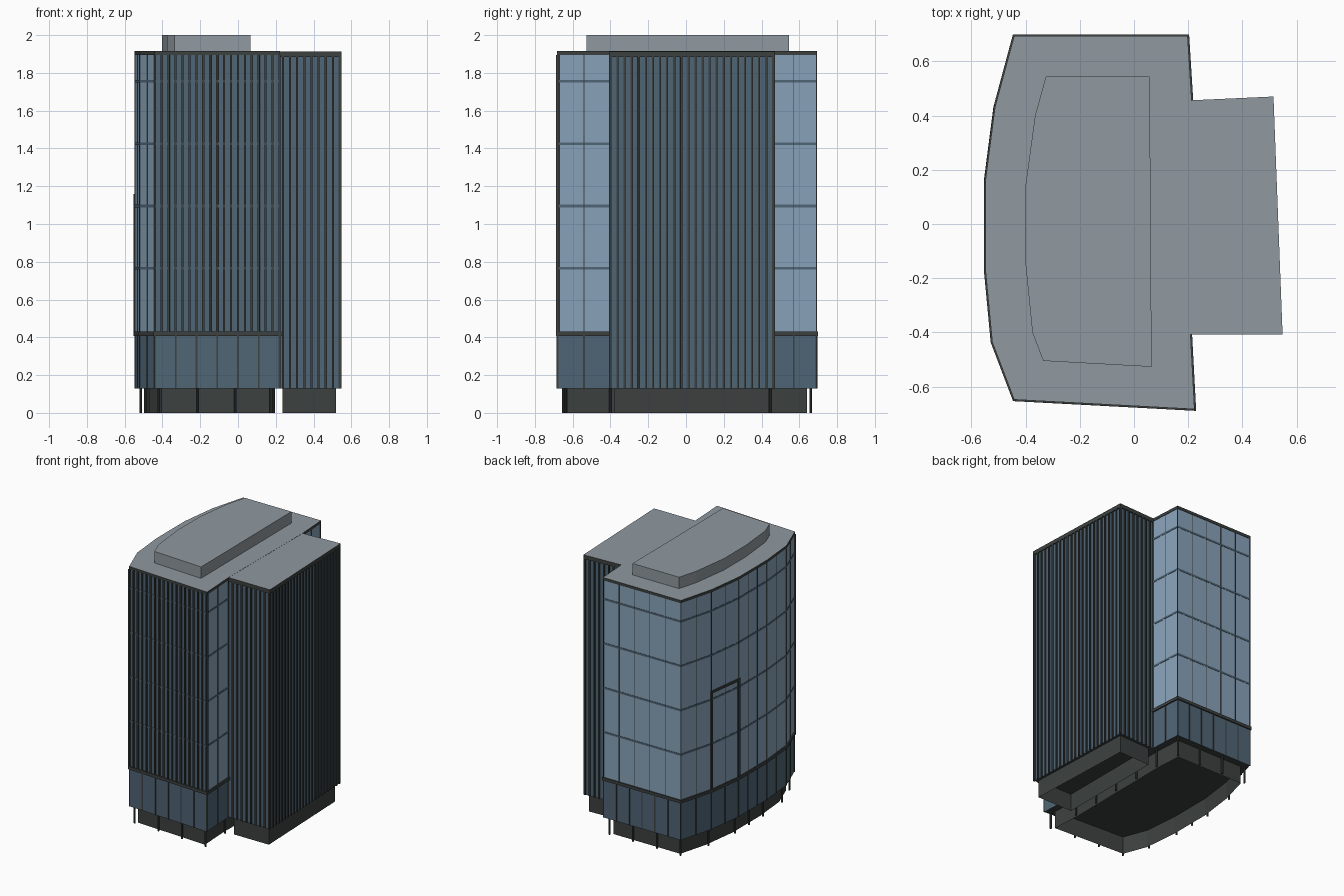
import bpy, bmesh
from mathutils import Vector, Matrix

cube = bpy.data.objects.get("Cube")
if cube:
    bpy.data.objects.remove(cube, do_unlink=True)


def material(name, rgb):
    m = bpy.data.materials.new(name)
    m.use_nodes = True
    m.diffuse_color = (*rgb, 1)
    m.node_tree.nodes["Principled BSDF"].inputs["Base Color"].default_value = (*rgb, 1)
    return m


ROOF = material("roof grey", (0.28, 0.32, 0.35))
GLASS = material("pale blue glass", (0.25, 0.37, 0.49))
WALL = material("slate blue panel", (0.08, 0.13, 0.18))
DARK = material("dark metal", (0.045, 0.052, 0.05))


def finish(name, bm, mats):
    mesh = bpy.data.meshes.new(name)
    bm.to_mesh(mesh)
    bm.free()
    for m in mats:
        mesh.materials.append(m)
    obj = bpy.data.objects.new(name, mesh)
    bpy.context.collection.objects.link(obj)
    return obj


def edges(pts):
    return [(Vector(a), Vector(b)) for a, b in zip(pts, pts[1:] + pts[:1])]


def normal(a, b):
    d = (b - a).normalized()
    return Vector((d.y, -d.x))


def offset(pts, dist):
    """Grow (or shrink) a counter-clockwise outline with mitred corners."""
    es = edges(pts)
    out = []
    for i, (a, b) in enumerate(es):
        n1, n2 = normal(*es[i - 1]), normal(a, b)
        out.append(tuple(a + (n1 + n2) * (dist / (1 + n1.dot(n2)))))
    return out


def prism(name, pts, z0, z1, mats, rule=None, caps=True):
    """Extruded outline; rule maps a face normal to a material slot."""
    bm = bmesh.new()
    low = [bm.verts.new((x, y, z0)) for x, y in pts]
    high = [bm.verts.new((x, y, z1)) for x, y in pts]
    n = len(pts)
    for i in range(n):
        j = (i + 1) % n
        bm.faces.new((low[i], low[j], high[j], high[i]))
    if caps:
        bm.faces.new(high)
        bm.faces.new(low[::-1])
    bm.normal_update()
    if rule:
        for f in bm.faces:
            f.material_index = rule(f.normal)
    return finish(name, bm, mats)


def bar(bm, point, direction, width, depth, z0, z1):
    """Upright box centred on a wall point, lined up with the wall."""
    rot = Matrix.Rotation(direction.to_3d().to_track_quat('X', 'Z').to_euler().z, 4, 'Z')
    place = Matrix.Translation((point.x, point.y, (z0 + z1) / 2))
    bmesh.ops.create_cube(bm, size=1, matrix=place @ rot @ Matrix.Diagonal((width, depth, z1 - z0, 1)))


def bars(name, walls, spacing, width, depth, z0, z1):
    bm = bmesh.new()
    for a, b in walls:
        n = max(1, round((b - a).length / spacing))
        for i in range(n + 1):
            bar(bm, a.lerp(b, i / n), b - a, width, depth, z0, z1)
    return finish(name, bm, [DARK])


# Outlines, counter-clockwise
tower = [(-.44, -.645), (.22, -.68), (.205, -.4), (.21, .45), (.195, .69),
         (-.44, .69), (-.51, .43), (-.545, .16), (-.545, -.17), (-.52, -.435)]
wing = [(.2, -.4), (.54, -.4), (.507, .462), (.2, .448)]
penthouse = [(-.335, -.505), (.065, -.527), (.058, .545), (-.325, .545),
             (-.365, .4), (-.402, .13), (-.402, -.13), (-.375, -.4)]
wing_core = [(.235, -.38), (.52, -.38), (.49, .44), (.235, .43)]

FLOOR, LEDGE, TOP = .13, .43, 1.915


def top_grey(n):
    return 1 if n.z > .5 else 0


# Recessed ground floor, open underneath, with slim columns
prism("tower_ground_floor", offset(tower, -.05), 0, FLOOR, [DARK], caps=False)
prism("wing_ground_floor", wing_core, 0, FLOOR, [DARK], caps=False)
bm = bmesh.new()
for a, b in edges(offset(tower, -.03)):
    n = max(1, round((b - a).length / .21))
    for i in range(n):
        p = a.lerp(b, i / n)
        bmesh.ops.create_cone(bm, cap_ends=True, segments=8, radius1=.007, radius2=.007,
                              depth=FLOOR, matrix=Matrix.Translation((p.x, p.y, FLOOR / 2)))
finish("columns", bm, [DARK])

# Podium with mullions and projecting ledge
prism("podium", tower, FLOOR, LEDGE, [WALL, DARK], lambda n: 1 if n.z < -.5 else 0)
tower_edges = edges(tower)
outer = [e for i, e in enumerate(tower_edges) if i != 2]
bars("podium_mullions", outer, .115, .009, .006, FLOOR, LEDGE)
prism("podium_ledge", offset(tower, .009), LEDGE - .022, LEDGE, [DARK])

# Tower: panelled front, glass elsewhere
prism("tower_body", tower, LEDGE, TOP - .02, [GLASS, WALL], lambda n: 1 if n.y < -.9 else 0)
for i in range(4):
    z = .765 + .33 * i
    prism(f"floor_line_{i + 1}", offset(tower, .002), z - .007, z + .007, [WALL])
bars("glass_mullions", outer[1:], .12, .004, .005, LEDGE, TOP - .02)
bars("front_fins", tower_edges[:1], .0367, .011, .018, LEDGE, TOP - .02)
prism("tower_roof", offset(tower, .003), TOP - .021, TOP, [DARK, ROOF], top_grey)

# Finned side wing
prism("wing_body", wing, FLOOR - .001, TOP - .03, [WALL, DARK], lambda n: 1 if n.z < -.5 else 0)
bars("wing_fins", edges(wing)[:3], .0375, .011, .016, FLOOR, TOP - .03)
prism("wing_roof", offset(wing, .008), TOP - .03, TOP - .001, [DARK, ROOF], top_grey)

# Rooftop plant room
prism("plant_room", penthouse, TOP - .005, 2, [ROOF])

# Tall portal frame on the curved side
a, b = tower_edges[6]
bm = bmesh.new()
for p in (a, b):
    bar(bm, p, b - a, .018, .016, LEDGE, 1.16)
bar(bm, (a + b) / 2, b - a, (b - a).length, .016, 1.143, 1.16)
finish("portal_frame", bm, [DARK])
